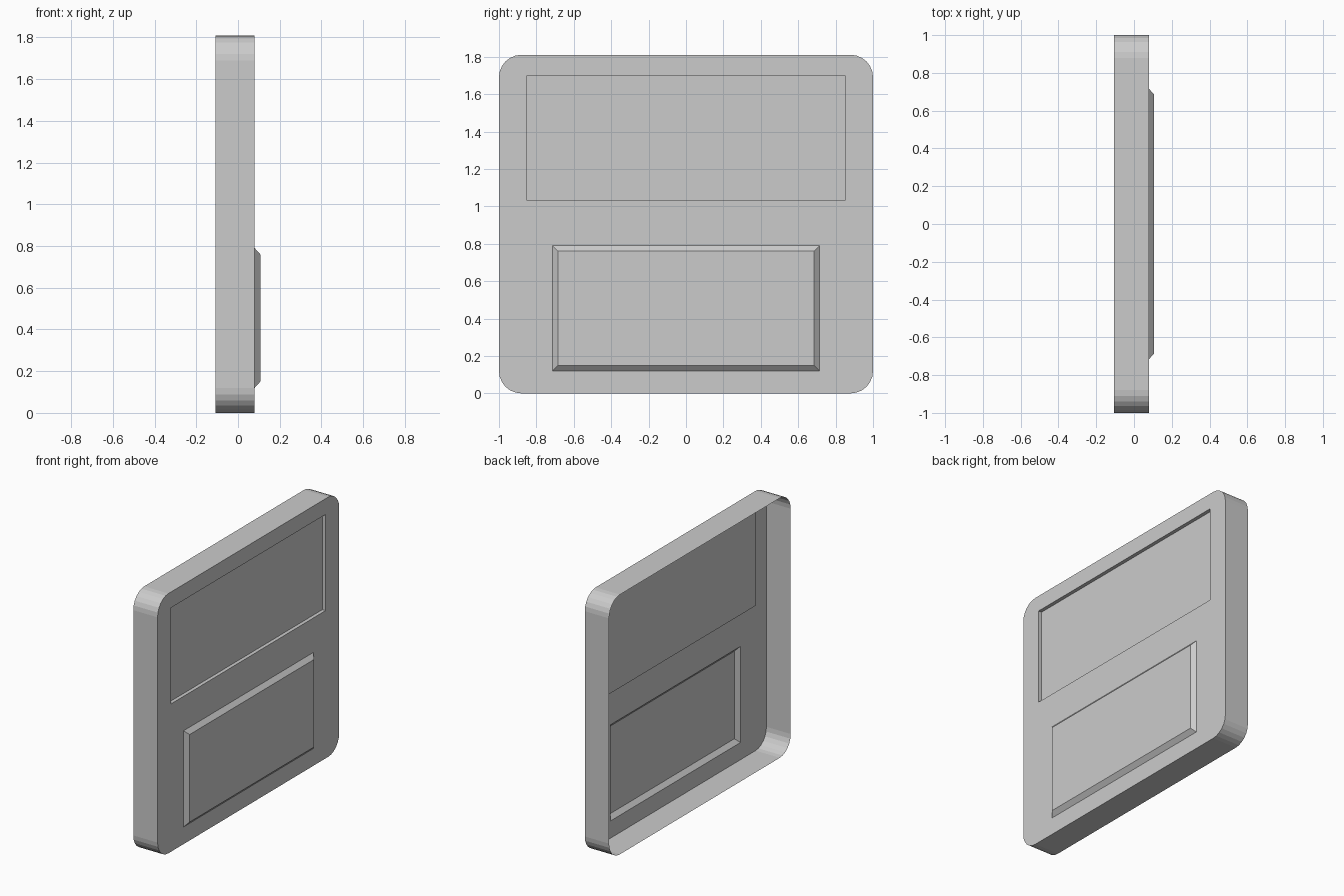
import bpy, bmesh, math

if "Cube" in bpy.data.objects:
    bpy.data.objects.remove(bpy.data.objects["Cube"])

BACK, FRONT, RAISED, SUNK = -0.107, 0.08, 0.107, 0.055
HEIGHT, RADIUS, STEPS = 1.81, 0.12, 6

bm = bmesh.new()


def rect(y, z0, z1):
    return [(-y, z0), (y, z0), (y, z1), (-y, z1)]


def rounded(y, z0, z1, r, steps):
    corners = [(y - r, z1 - r), (r - y, z1 - r), (r - y, z0 + r), (y - r, z0 + r)]
    pts = []
    for i, (cy, cz) in enumerate(corners):
        for s in range(steps + 1):
            a = math.pi / 2 * (i + s / steps)
            pts.append((cy + r * math.cos(a), cz + r * math.sin(a)))
    return pts


def ring(points, x):
    return [bm.verts.new((x, y, z)) for y, z in points]


def loop_edges(verts):
    return [bm.edges.new((v, verts[(i + 1) % len(verts)])) for i, v in enumerate(verts)]


def bridge(a, b):
    n = len(a)
    for i in range(n):
        j = (i + 1) % n
        bm.faces.new((a[i], a[j], b[j], b[i]))


# Front sheet with openings for the two panels
outline = rounded(1.0, 0, HEIGHT, RADIUS, STEPS)
rim = ring(outline, FRONT)
window = ring(rect(0.85, 1.03, 1.70), FRONT)
panel = ring(rect(0.715, 0.12, 0.79), FRONT)
edges = [e for loop in (rim, window, panel) for e in loop_edges(loop)]
bmesh.ops.triangle_fill(bm, edges=edges, use_beauty=True, use_dissolve=False, normal=(1, 0, 0))

# Side skirt, open at the back
bridge(rim, ring(outline, BACK))

# Straight-walled upper recess
floor = ring(rect(0.85, 1.03, 1.70), SUNK)
bridge(window, floor)
bm.faces.new(floor)

# Lower raised panel with sloped border
top = ring(rect(0.685, 0.15, 0.76), RAISED)
bridge(panel, top)
top_face = bm.faces.new(top)

# Make every face point outward
bmesh.ops.recalc_face_normals(bm, faces=bm.faces)
bm.normal_update()
if top_face.normal.x < 0:
    bmesh.ops.reverse_faces(bm, faces=bm.faces)

mesh = bpy.data.meshes.new("door_shell")
bm.to_mesh(mesh)
bm.free()
bpy.context.collection.objects.link(bpy.data.objects.new("door_shell", mesh))
